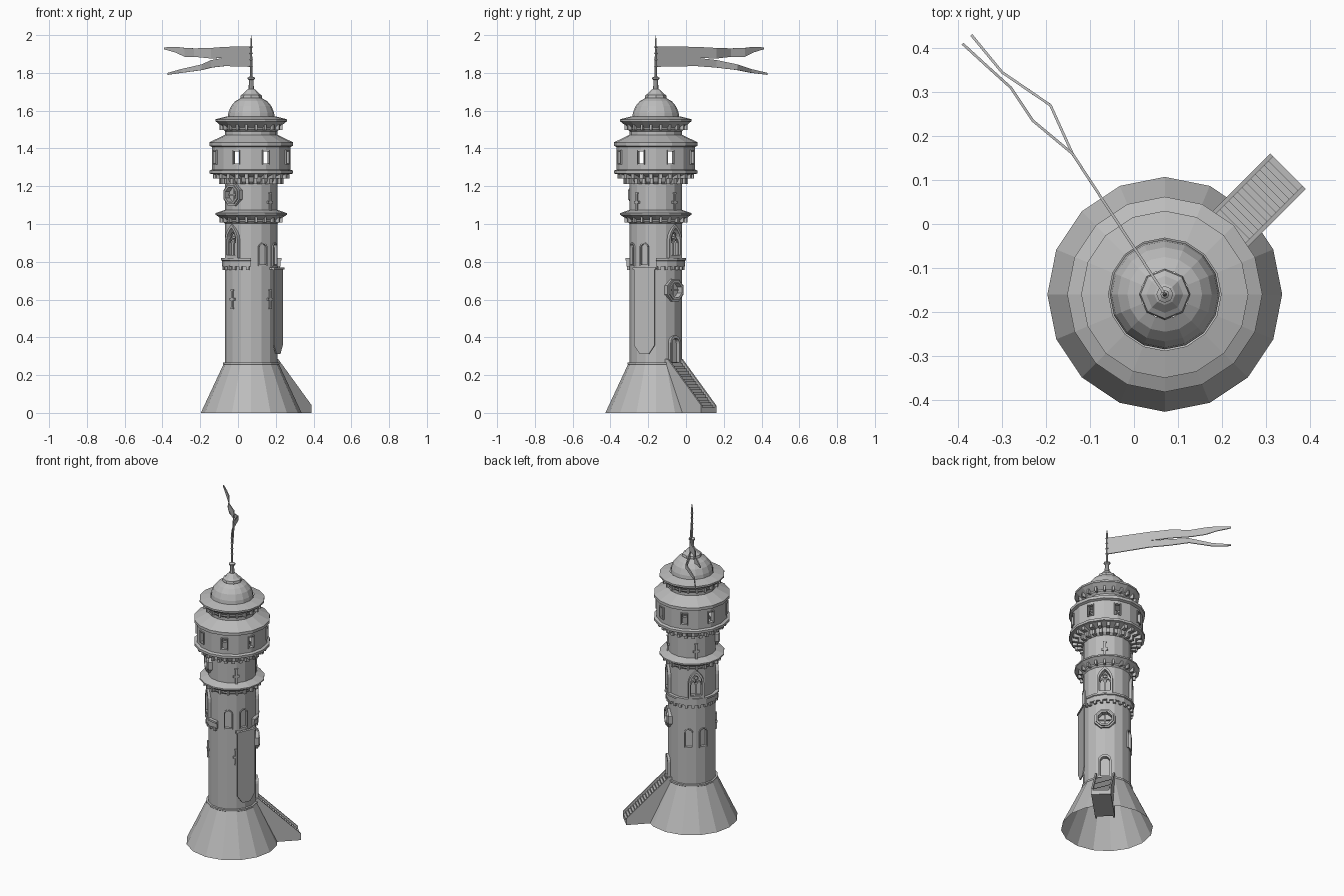
import bpy, bmesh, math
from mathutils import Matrix, Vector

old = bpy.data.objects.get("Cube")
if old:
    bpy.data.objects.remove(old)

AXIS = Vector((0.07, -0.16, 0))
stone = bpy.data.materials.new("grey_stone")
stone.use_nodes = True
stone.diffuse_color = (0.5, 0.5, 0.5, 1)
stone.node_tree.nodes["Principled BSDF"].inputs["Base Color"].default_value = (0.5, 0.5, 0.5, 1)


def finish(name, bm):
    bmesh.ops.remove_doubles(bm, verts=bm.verts, dist=1e-5)
    bmesh.ops.recalc_face_normals(bm, faces=bm.faces)
    mesh = bpy.data.meshes.new(name)
    bm.to_mesh(mesh)
    bm.free()
    mesh.materials.append(stone)
    ob = bpy.data.objects.new(name, mesh)
    bpy.context.collection.objects.link(ob)
    return ob


def lathe(name, profile, sides=16, closed=False, sweep=360):
    """Turn an (r, z) profile round the tower axis."""
    bm = bmesh.new()
    count = sides + (sweep < 360)
    rings = []
    for i in range(count):
        a = math.radians(sweep * i / sides)
        rings.append([bm.verts.new(AXIS + Vector((r * math.cos(a), r * math.sin(a), z))) for r, z in profile])
    n = len(profile)
    for i in range(sides):
        a, b = rings[i], rings[(i + 1) % count]
        for j in range(n if closed else n - 1):
            k = (j + 1) % n
            bm.faces.new((a[j], b[j], b[k], a[k]))
    if sweep < 360:
        bm.faces.new(rings[0])
        bm.faces.new(rings[-1])
    return finish(name, bm)


def slab(bm, outline, x0, x1, az, hole=None):
    """Extrude a (sideways, z) outline outward along azimuth az; hole makes it a frame."""
    m = Matrix.Translation(AXIS) @ Matrix.Rotation(math.radians(az), 4, 'Z')
    loop = lambda pts, x: [bm.verts.new(m @ Vector((x, y, z))) for y, z in pts]
    o0, o1 = loop(outline, x0), loop(outline, x1)
    n = len(outline)
    pairs = [(o0, o1)]
    if hole:
        h0, h1 = loop(hole, x0), loop(hole, x1)
        pairs += [(h1, h0), (o1, h1), (h0, o0)]
    else:
        bm.faces.new(o0)
        bm.faces.new(o1)
    for p, q in pairs:
        for i in range(n):
            j = (i + 1) % n
            bm.faces.new((p[i], p[j], q[j], q[i]))


def rect(w, z0, z1, y=0):
    return [(y - w, z0), (y + w, z0), (y + w, z1), (y - w, z1)]


def arch(w, z0, z1, rise, pointed=False, y=0):
    right = []
    for i in range(5):
        a = math.pi / 8 * i
        side = 1 - (i / 4) ** 2 if pointed else math.cos(a)
        up = i / 4 if pointed else math.sin(a)
        right.append((w * side, z1 - rise + rise * up))
    pts = [(w, z0)] + right
    pts += [(-s, z) for s, z in reversed(pts[:-1])]
    return [(y + s, z) for s, z in pts]


def ngon(r, z, n=8):
    return [(r * math.cos(math.tau * (i + .5) / n), z + r * math.sin(math.tau * (i + .5) / n)) for i in range(n)]


def cut(target, cutter):
    cutter.hide_render = True
    mod = target.modifiers.new("openings", 'BOOLEAN')
    mod.operation, mod.solver, mod.object = 'DIFFERENCE', 'EXACT', cutter
    bpy.context.view_layer.objects.active = target
    bpy.ops.object.modifier_apply(modifier=mod.name)
    bpy.data.objects.remove(cutter)


GOTHIC = (45, 135, 225)
NICHES = [(-45 + s, .78) for s in (-19, 19)] + [(135 + s, .5) for s in (-18, 18)]
OCTAGONS = ((45, .65), (225, 1.155))
CROSSES = ((-135, .6), (-45, .6), (-45, 1.115), (45, 1.115), (135, 1.115))
PORTS = [22.5 + 45 * i for i in range(8)]

# Main masses
lathe("foundation", [(.267, 0), (.148, .255), (.15, .258), (.15, .266), (.138, .268)])
shaft = lathe("shaft", [(.14, .255), (.14, 1.22), (.115, 1.22), (.115, .255)], closed=True)
lathe("middle_eave", [(.138, 1.0), (.15, 1.012), (.15, 1.022), (.184, 1.046), (.19, 1.048),
                      (.19, 1.057), (.138, 1.075)])
gallery = lathe("gallery", [(.138, 1.21), (.155, 1.225), (.165, 1.25), (.205, 1.264), (.222, 1.267),
                            (.222, 1.282), (.207, 1.288), (.207, 1.408), (.222, 1.414), (.222, 1.432),
                            (.14, 1.472), (.11, 1.46), (.19, 1.41), (.19, 1.288), (.11, 1.262)], closed=True)
lathe("crown", [(.138, 1.46), (.138, 1.49), (.15, 1.502), (.15, 1.512), (.184, 1.54), (.19, 1.543),
                (.19, 1.554), (.128, 1.57)])
lathe("dome", [(.125, 1.562), (.121, 1.59), (.107, 1.624), (.085, 1.65), (.055, 1.667)])
lathe("finial", [(.055, 1.66), (.058, 1.67), (.055, 1.682), (.042, 1.69), (.024, 1.71), (.014, 1.715),
                 (.012, 1.762), (.019, 1.767), (.019, 1.775), (.006, 1.782), (.005, 1.97), (0, 2.0)], 8)
for i in range(4):
    z = 1.835 + .034 * i
    lathe("flag_ring", [(.005, z - .004), (.01, z), (.005, z + .004)], 8)

# Openings in the walls
bm = bmesh.new()
for az in GOTHIC:
    slab(bm, arch(.034, .835, .98, .065, True), .08, .2, az)
for az, z in NICHES:
    slab(bm, arch(.02, z + .005, z + .115, .02), .126, .2, az)
for az, z in OCTAGONS:
    slab(bm, ngon(.042, z), .122, .2, az)
slab(bm, arch(.028, .27, .395, .028), .126, .2, 45)
cut(shaft, finish("wall_cutter", bm))

bm = bmesh.new()
for az in PORTS:
    slab(bm, rect(.016, 1.32, 1.385), .15, .25, az)
cut(gallery, finish("gallery_cutter", bm))

# Pointed windows with tracery
bm = bmesh.new()
for az in GOTHIC:
    slab(bm, arch(.046, .82, .998, .08, True), .122, .15, az, arch(.034, .835, .98, .065, True))
    slab(bm, rect(.003, .83, .925), .125, .136, az)
    for y in (-.017, .017):
        slab(bm, arch(.017, .832, .928, .03, True, y), .125, .136, az, arch(.012, .837, .92, .025, True, y))
    slab(bm, ngon(.015, .942), .125, .136, az, ngon(.009, .942))
finish("pointed_windows", bm)

# Small arched niches, gallery window frames and door
bm = bmesh.new()
for az, z in NICHES:
    slab(bm, arch(.026, z - .002, z + .122, .026), .13, .143, az, arch(.02, z + .005, z + .115, .02))
finish("niche_frames", bm)
bm = bmesh.new()
for az in PORTS:
    slab(bm, rect(.021, 1.314, 1.391), .19, .211, az, rect(.016, 1.32, 1.385))
finish("gallery_window_frames", bm)
bm = bmesh.new()
slab(bm, arch(.038, .262, .41, .038), .12, .15, 45, arch(.028, .266, .395, .028))
for y in (-.014, 0, .014):
    slab(bm, rect(.006, .268, .385, y), .12, .13, 45)
finish("door", bm)

# Eight-sided windows with glazing bars
bm = bmesh.new()
for az, z in OCTAGONS:
    slab(bm, ngon(.064, z), .115, .148, az, ngon(.052, z))
    slab(bm, ngon(.054, z), .115, .156, az, ngon(.042, z))
    slab(bm, rect(.003, z - .04, z + .04), .118, .13, az)
    slab(bm, rect(.04, z - .003, z + .003), .118, .13, az)
finish("eight_sided_windows", bm)

# Cross shaped arrow slits
bm = bmesh.new()
for az, z in CROSSES:
    slab(bm, rect(.006, z - .05, z + .05), .13, .147, az)
    slab(bm, rect(.018, z - .006, z + .008), .13, .146, az)
    for end in (-.05, .044):
        slab(bm, rect(.009, z + end, z + end + .008), .13, .147, az)
finish("arrow_slits", bm)

# Balcony band round three quarters of the shaft
lathe("balcony_band", [(.13, .775), (.154, .775), (.154, .805), (.16, .808), (.16, .82), (.13, .82)],
      12, True, 270)


# Rows of corbels: width, z range, radii, count, swept angle
def corbels(name, w, z0, z1, r0, r1, count, sweep=360):
    bm = bmesh.new()
    for i in range(count):
        slab(bm, rect(w, z0, z1), r0, r1, sweep * (i + .5) / count)
    finish(name, bm)


corbels("balcony_corbels", .008, .757, .78, .13, .153, 18, 270)
corbels("middle_eave_corbels", .006, 1.008, 1.036, .13, .168, 20)
corbels("lower_gallery_corbels", .009, 1.212, 1.245, .13, .172, 24)
corbels("upper_gallery_corbels", .01, 1.24, 1.268, .15, .203, 24)
corbels("crown_corbels", .006, 1.498, 1.526, .13, .168, 20)

# Outside stair: two side walls and solid steps, heading out along 45 degrees
STAIR_IN, STAIR_OUT, STEPS = .12, .396, 18
stair_m = Matrix.Translation(AXIS) @ Matrix.Rotation(math.radians(45), 4, 'Z')


def block(bm, pts, y0, y1):
    ends = [[bm.verts.new(stair_m @ Vector((t, y, z))) for t, z in pts] for y in (y0, y1)]
    for e in ends:
        bm.faces.new(e)
    for i in range(len(pts)):
        j = (i + 1) % len(pts)
        bm.faces.new((ends[0][i], ends[0][j], ends[1][j], ends[1][i]))


bm = bmesh.new()
for y in (-.057, .047):
    block(bm, [(STAIR_IN, 0), (STAIR_OUT, 0), (STAIR_OUT, .04), (.145, .285), (STAIR_IN, .285)], y, y + .01)
finish("stair_walls", bm)
bm = bmesh.new()
run = (STAIR_OUT - .14) / STEPS
for i in range(STEPS):
    t, z = .14 + run * i, .262 - .0138 * i
    block(bm, [(t, 0), (t + run, 0), (t + run, z), (t, z)], -.048, .048)
finish("stair_steps", bm)

# Hanging banner with its rod
bm = bmesh.new()
slab(bm, [(-.06, .765), (.06, .765), (.06, .36), (.026, .312), (-.026, .312), (-.06, .36)], .15, .157, -23)
slab(bm, rect(.066, .76, .77), .146, .162, -23)
for y in (-.05, .05):
    slab(bm, rect(.005, .76, .77, y), .12, .15, -23)
finish("banner", bm)


# Swallow-tailed flag: columns of x, y, top z, bottom z
def strip(name, columns):
    bm = bmesh.new()
    rows = [[bm.verts.new((x, y, z)) for z in (top, low)] for x, y, top, low in columns]
    for a, b in zip(rows, rows[1:]):
        bm.faces.new((a[0], b[0], b[1], a[1]))
    mod = finish(name, bm).modifiers.new("cloth", 'SOLIDIFY')
    mod.thickness, mod.offset = .006, 0


strip("flag_body", [(.07, -.16, 1.94, 1.832), (-.07, .053, 1.938, 1.836)])
strip("flag_upper_tail", [(-.07, .053, 1.938, 1.88), (-.14, .16, 1.932, 1.876), (-.23, .235, 1.93, 1.885),
                          (-.28, .31, 1.932, 1.885), (-.33, .355, 1.938, 1.908), (-.39, .41, 1.935, 1.925)])
strip("flag_lower_tail", [(-.07, .053, 1.88, 1.836), (-.14, .16, 1.868, 1.828), (-.19, .27, 1.845, 1.815),
                          (-.3, .345, 1.82, 1.8), (-.37, .43, 1.8, 1.79)])
